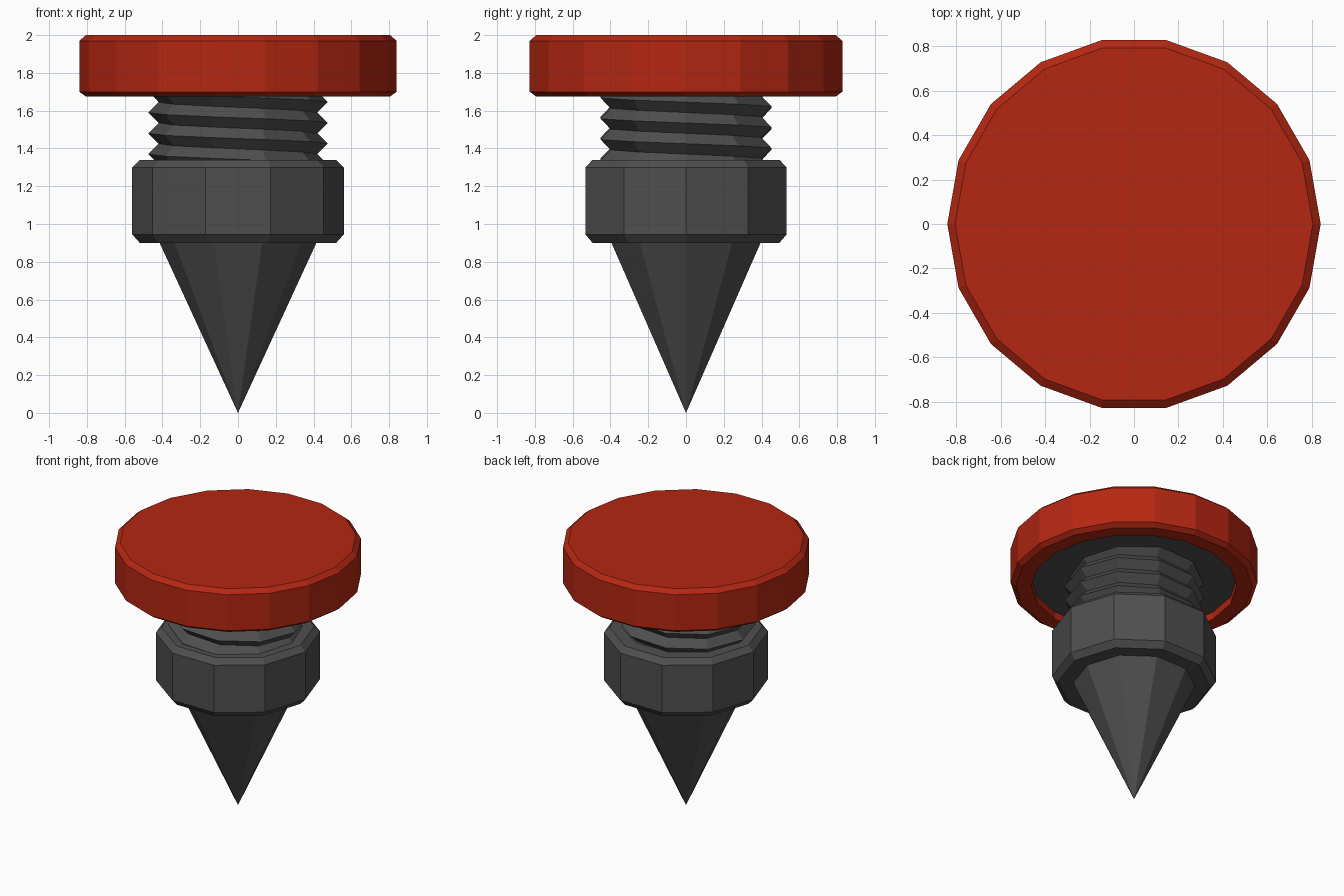
import bpy, bmesh, math

if "Cube" in bpy.data.objects:
    bpy.data.objects.remove(bpy.data.objects["Cube"])


def material(name, rgb):
    m = bpy.data.materials.new(name)
    m.diffuse_color = (*rgb, 1)
    m.use_nodes = True
    m.node_tree.nodes["Principled BSDF"].inputs["Base Color"].default_value = m.diffuse_color
    return m


RED = material("red", (0.46, 0.02, 0.006))
DARK = material("dark grey", (0.078, 0.078, 0.078))


def finish(name, bm, mat):
    me = bpy.data.meshes.new(name)
    bm.to_mesh(me)
    bm.free()
    me.materials.append(mat)
    ob = bpy.data.objects.new(name, me)
    bpy.context.collection.objects.link(ob)
    return ob


def lathe(name, profile, sides, mat):
    """Turn an (r, z) profile, starting and ending on the axis, into a faceted solid."""
    bm = bmesh.new()
    rings = []
    for r, z in profile:
        if r == 0:
            continue
        rings.append([bm.verts.new((r * math.cos(2 * math.pi * i / sides),
                                    r * math.sin(2 * math.pi * i / sides), z))
                      for i in range(sides)])
    for a, b in zip(rings, rings[1:]):
        for i in range(sides):
            j = (i + 1) % sides
            bm.faces.new((a[i], a[j], b[j], b[i]))
    # close each end with a point on the axis if it differs in height, else a flat face
    for ring, (_, z) in ((rings[0], profile[0]), (rings[-1], profile[-1])):
        if abs(ring[0].co.z - z) < 1e-5:
            bm.faces.new(ring)
        else:
            tip = bm.verts.new((0, 0, z))
            for i in range(sides):
                bm.faces.new((ring[i], ring[(i + 1) % sides], tip))
    bmesh.ops.recalc_face_normals(bm, faces=bm.faces)
    return finish(name, bm, mat)


# Red cap with chamfered rims and a shallow recess underneath
lathe("cap", [(0, 2), (0.805, 2), (0.84, 1.97), (0.84, 1.70), (0.805, 1.675),
              (0.70, 1.675), (0.70, 1.74), (0, 1.74)], 18, RED)

# Dark plate filling the top of the recess
lathe("cap_plate", [(0, 1.75), (0.70, 1.75), (0.70, 1.73), (0, 1.73)], 18, DARK)

# Chamfered collar
lathe("collar", [(0, 1.34), (0.52, 1.34), (0.56, 1.30), (0.56, 0.945),
                 (0.52, 0.90), (0, 0.90)], 10, DARK)

# Pointed spike
lathe("spike", [(0, 0.91), (0.42, 0.91), (0.415, 0.90), (0, 0)], 10, DARK)

# Screw thread: alternating crest and root helices, ends hidden in collar and cap
PITCH, SIDES, TURNS = 0.11, 10, 6
bm = bmesh.new()
crest, root = [], []
for i in range(TURNS * SIDES + 1):
    a = 2 * math.pi * i / SIDES
    z = 1.645 + 2 * PITCH - PITCH * i / SIDES
    c, s = math.cos(a), math.sin(a)
    crest.append(bm.verts.new((0.475 * c, 0.475 * s, z)))
    root.append(bm.verts.new((0.42 * c, 0.42 * s, z - PITCH / 2)))
for i in range(TURNS * SIDES):
    bm.faces.new((root[i], root[i + 1], crest[i + 1], crest[i]))
    if i + SIDES < TURNS * SIDES:
        k = i + SIDES
        bm.faces.new((crest[k], crest[k + 1], root[i + 1], root[i]))
# trim the thread to the visible shank
for z, up in ((1.32, -1), (1.745, 1)):
    bmesh.ops.bisect_plane(bm, geom=bm.verts[:] + bm.edges[:] + bm.faces[:],
                           plane_co=(0, 0, z), plane_no=(0, 0, up), clear_outer=True)
finish("screw_thread", bm, DARK)
